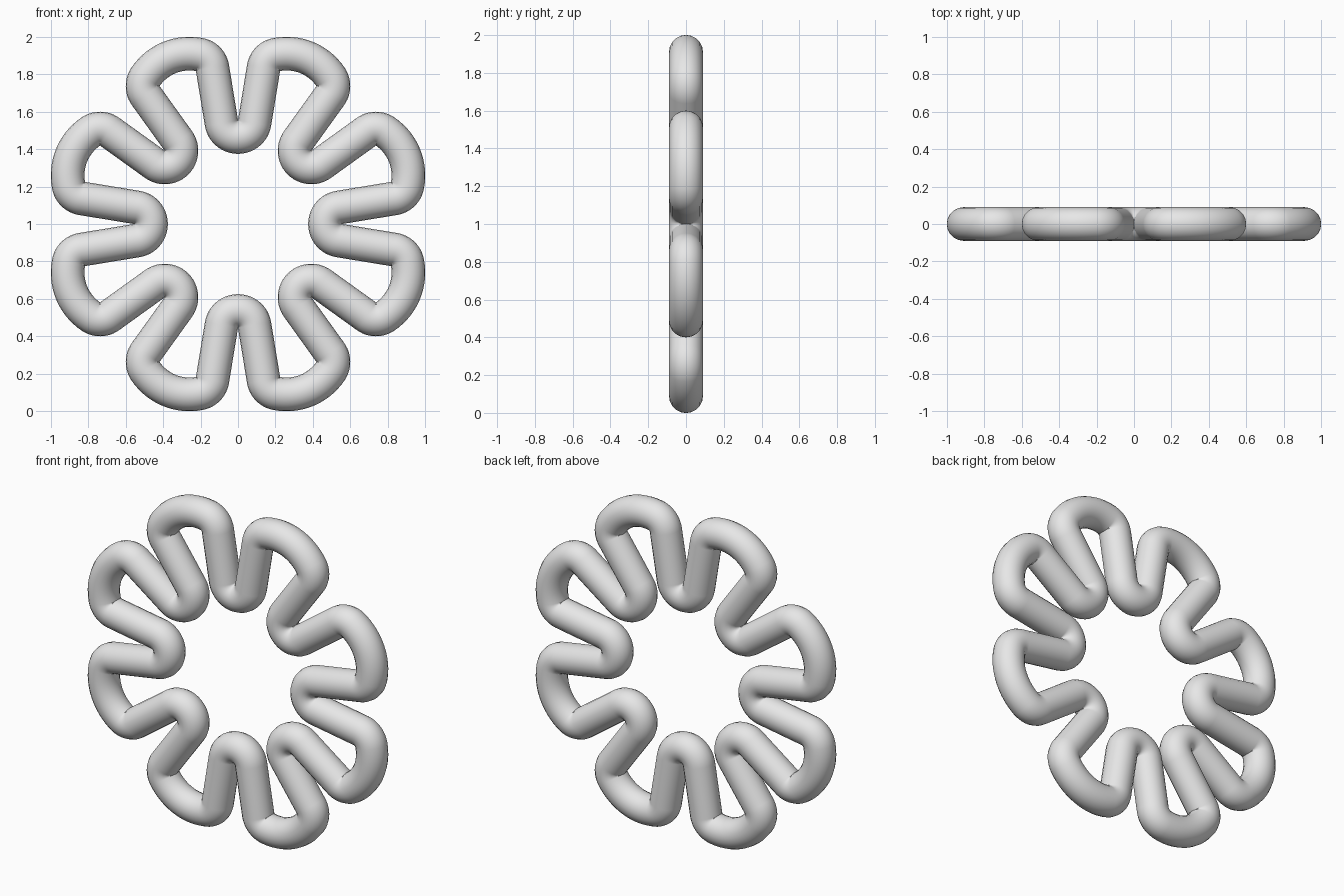
import bpy
from math import radians, degrees, cos, sin, atan2, hypot

cube = bpy.data.objects.get("Cube")
if cube:
    bpy.data.objects.remove(cube, do_unlink=True)

LOBES = 8
TUBE = 0.09          # tube radius
HALF = 180 / LOBES   # angle from lobe to valley
LEG = 9.3            # angle between a leg and its valley
CORNER = 0.085       # bend radius at the lobe shoulders
CAP_CENTRE = 0.679   # centre of the broad outer arc of a lobe


def arc(cx, cy, r, start, end, steps):
    """Points along a circular arc, angles in degrees."""
    angles = [radians(start + (end - start) * i / steps) for i in range(steps + 1)]
    return [(cx + r * cos(a), cy + r * sin(a)) for a in angles]


def turn(points, angle):
    c, s = cos(radians(angle)), sin(radians(angle))
    return [(x * c - y * s, x * s + y * c) for x, y in points]


# One lobe pointing along +x: shoulder, cap, shoulder, then the next valley
slope = HALF - LEG
t = radians(slope)
shoulder_dist = 0.847
sx = shoulder_dist * cos(t) + CORNER * sin(t)
sy = shoulder_dist * sin(t) - CORNER * cos(t)
join = degrees(atan2(sy, sx - CAP_CENTRE))
cap_radius = hypot(sx - CAP_CENTRE, sy) + CORNER

valley_centre = 0.465 / (1 - sin(radians(LEG)))
valley_radius = valley_centre * sin(radians(LEG))
vx, vy = turn([(valley_centre, 0)], HALF)[0]

lobe = arc(sx, -sy, CORNER, -90 - slope, -join, 12)
lobe += arc(CAP_CENTRE, 0, cap_radius, -join, join, 16)[1:]
lobe += arc(sx, sy, CORNER, join, 90 + slope, 12)[1:]
lobe += arc(vx, vy, valley_radius, slope - 90, 2 * HALF - 270 - slope, 24)

path = []
for k in range(LOBES):
    path += turn(lobe, HALF + 2 * HALF * k)

# Round tube swept along the closed path
curve = bpy.data.curves.new("wavy_ring", "CURVE")
curve.dimensions = "3D"
curve.bevel_depth = TUBE
curve.bevel_resolution = 8
spline = curve.splines.new("POLY")
spline.points.add(len(path) - 1)
for point, (x, y) in zip(spline.points, path):
    point.co = (x, y, 0, 1)
spline.use_cyclic_u = True
spline.use_smooth = True

ring = bpy.data.objects.new("wavy_ring", curve)
bpy.context.collection.objects.link(ring)
ring.rotation_euler.x = radians(90)
ring.location.z = 1

# Single grey material
grey = bpy.data.materials.new("light_grey")
grey.use_nodes = True
colour = (0.8, 0.8, 0.8, 1)
grey.diffuse_color = colour
grey.node_tree.nodes["Principled BSDF"].inputs["Base Color"].default_value = colour
curve.materials.append(grey)

# Turn the sweep into a smooth mesh
bpy.ops.object.select_all(action="DESELECT")
ring.select_set(True)
bpy.context.view_layer.objects.active = ring
bpy.ops.object.convert(target="MESH")
bpy.ops.object.shade_smooth()
